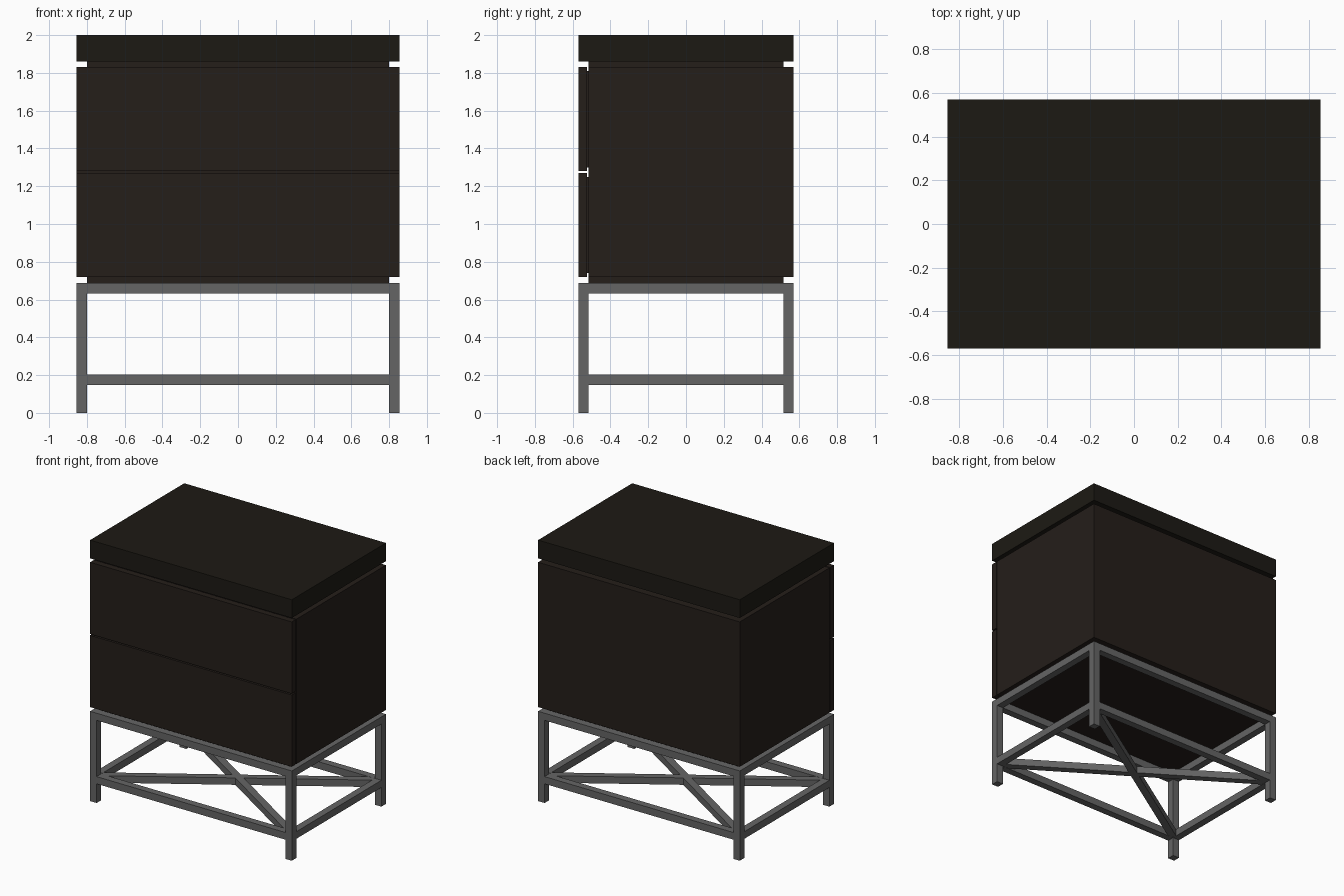
import bpy, bmesh, math
from mathutils import Matrix

if "Cube" in bpy.data.objects:
    bpy.data.objects.remove(bpy.data.objects["Cube"])

W, D, T = 0.855, 0.57, 0.055      # half width, half depth, tube size


def material(name, rgb):
    m = bpy.data.materials.new(name)
    m.diffuse_color = (*rgb, 1)
    m.use_nodes = True
    m.node_tree.nodes["Principled BSDF"].inputs["Base Color"].default_value = m.diffuse_color
    return m


wood = material("dark_wood", (0.018, 0.013, 0.010))
dark_top = material("dark_top", (0.012, 0.010, 0.007))
metal = material("grey_metal", (0.13, 0.13, 0.13))


def box(name, x, y, z, mat, turn=0):
    """Box from (min, max) ranges, optionally turned about its centre."""
    bm = bmesh.new()
    bmesh.ops.create_cube(bm, size=1)
    size = [r[1] - r[0] for r in (x, y, z)]
    bmesh.ops.scale(bm, vec=size, verts=bm.verts)
    me = bpy.data.meshes.new(name)
    bm.to_mesh(me)
    bm.free()
    me.materials.append(mat)
    ob = bpy.data.objects.new(name, me)
    ob.location = [(r[0] + r[1]) / 2 for r in (x, y, z)]
    ob.rotation_euler.z = turn
    bpy.context.collection.objects.link(ob)
    return ob


# Cabinet: top slab, recessed strips, carcass
ix, iy = W - T, D - T
box("top_slab", (-W, W), (-D, D), (1.86, 2.0), dark_top)
box("upper_recess", (-ix, ix), (-iy, iy), (1.83, 1.86), wood)
box("carcass", (-W, W), (-iy, D), (0.72, 1.83), wood)
box("lower_recess", (-ix, ix), (-iy, iy), (0.688, 0.72), wood)

# Two drawers, each a front panel and a slightly inset backing
for name, z0, z1 in (("lower", 0.72, 1.27), ("upper", 1.28, 1.83)):
    box(name + "_drawer_front", (-W, W), (-D, -iy - 0.008), (z0, z1), wood)
    box(name + "_drawer_back", (-W + 0.03, W - 0.03), (-iy - 0.008, -iy),
        (z0 + 0.02, z1 - 0.02), wood)

# Stand: legs
for sx, xn in ((-1, "left"), (1, "right")):
    for sy, yn in ((-1, "front"), (1, "back")):
        cx, cy = sx * (W - T / 2), sy * (D - T / 2)
        box(f"{yn}_{xn}_leg", (cx - T / 2, cx + T / 2),
            (cy - T / 2, cy + T / 2), (0, 0.688), metal)

# Stand: upper and lower rails
for level, z in (("upper", 0.633), ("lower", 0.147)):
    zr = (z, z + T)
    box(level + "_front_rail", (-ix, ix), (-D, -iy), zr, metal)
    box(level + "_back_rail", (-ix, ix), (iy, D), zr, metal)
    box(level + "_left_rail", (-W, -ix), (-iy, iy), zr, metal)
    box(level + "_right_rail", (ix, W), (-iy, iy), zr, metal)

# Stand: crossed braces between the lower corners
half = math.hypot(ix, iy)
angle = math.atan2(iy, ix)
for name, a in (("first_brace", angle), ("second_brace", -angle)):
    box(name, (-half, half), (-T / 2, T / 2), (0.148, 0.201), metal, a)
